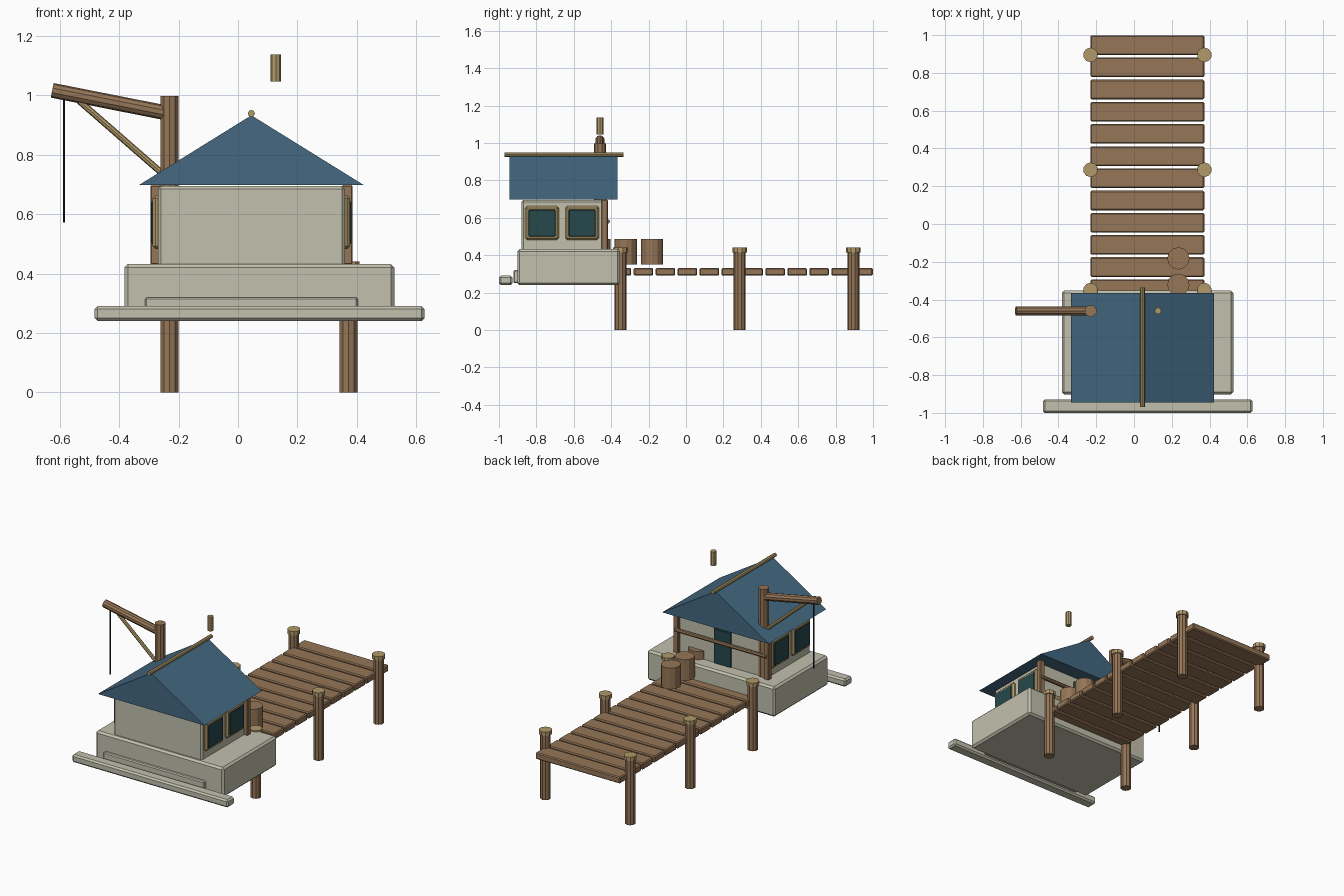
import bpy, bmesh
from mathutils import Vector

old = bpy.data.objects.get("Cube")
if old:
    bpy.data.objects.remove(old, do_unlink=True)


def material(name, rgb):
    m = bpy.data.materials.new(name)
    m.use_nodes = True
    m.diffuse_color = (*rgb, 1)
    m.node_tree.nodes["Principled BSDF"].inputs["Base Color"].default_value = (*rgb, 1)
    return m


wood = material("brown wood", (0.30, 0.18, 0.095))
tan = material("pale wood", (0.44, 0.32, 0.14))
stone = material("pale stone", (0.54, 0.53, 0.42))
slate = material("blue roof", (0.058, 0.14, 0.22))
glass = material("dark teal", (0.02, 0.065, 0.07))
black = material("black rope", (0.015, 0.018, 0.02))


def finish(name, bm, mat):
    bmesh.ops.recalc_face_normals(bm, faces=bm.faces)
    mesh = bpy.data.meshes.new(name)
    bm.to_mesh(mesh)
    bm.free()
    mesh.materials.append(mat)
    ob = bpy.data.objects.new(name, mesh)
    bpy.context.collection.objects.link(ob)
    return ob


def box(name, x, y, z, mat, bevel=0.0):
    """Box from (min, max) ranges, with an optional chamfer."""
    bm = bmesh.new()
    bmesh.ops.create_cube(bm, size=1)
    for v in bm.verts:
        v.co = [(r[0] + r[1]) / 2 + c * (r[1] - r[0]) for c, r in zip(v.co, (x, y, z))]
    ob = finish(name, bm, mat)
    if bevel:
        mod = ob.modifiers.new("chamfer", "BEVEL")
        mod.width = bevel
        mod.segments = 1
    return ob


def rod(name, a, b, radius, mat, sides=10):
    """Straight faceted cylinder between two points."""
    a, b = Vector(a), Vector(b)
    bm = bmesh.new()
    bmesh.ops.create_cone(bm, cap_ends=True, segments=sides, radius1=radius,
                          radius2=radius, depth=(b - a).length)
    ob = finish(name, bm, mat)
    ob.rotation_mode = "QUATERNION"
    ob.rotation_quaternion = (b - a).to_track_quat("Z", "Y")
    ob.location = (a + b) / 2
    return ob


CX = 0.045          # centre line of the house
LEFT, RIGHT = 0.372, -0.23   # sides of the jetty

# Jetty planks
for i in range(12):
    y = 0.947 - i * 0.1175
    box(f"jetty_plank_{i + 1}", (RIGHT, LEFT), (y - 0.052, y + 0.052), (0.29, 0.332), wood, 0.006)

# Jetty piles with caps
for i, y in enumerate((0.895, 0.287, -0.35)):
    for side, x in (("left", LEFT), ("right", RIGHT)):
        rod(f"pile_{side}_{i + 1}", (x, y, 0), (x, y, 0.418), 0.032, wood)
        rod(f"pile_cap_{side}_{i + 1}", (x, y, 0.415), (x, y, 0.44), 0.039, tan)

# Barrels in a row
for i in range(3):
    y = -0.182 - i * 0.14
    rod(f"barrel_{i + 1}", (0.235, y, 0.35), (0.235, y, 0.486), 0.059, wood, 12)

# Stone base, step and quay beam
box("stone_base", (-0.382, 0.526), (-0.902, -0.353), (0.24, 0.432), stone, 0.012)
box("front_step", (CX - 0.358, CX + 0.358), (-0.922, -0.88), (0.25, 0.32), stone, 0.006)
box("quay_beam", (-0.482, 0.627), (-1.0, -0.928), (0.24, 0.29), stone, 0.01)

# House walls and back door
box("house_walls", (CX - 0.314, CX + 0.314), (-0.88, -0.44), (0.42, 0.695), stone, 0.01)
box("back_door", (CX - 0.062, CX + 0.062), (-0.445, -0.431), (0.43, 0.655), glass, 0.004)

# Corner posts, windows on both sides
for side, s in (("left", 1), ("right", -1)):
    def span(a, b):
        return tuple(sorted((CX + s * a, CX + s * b)))
    box(f"corner_post_{side}", span(0.304, 0.34), (-0.452, -0.418), (0.43, 0.697), wood, 0.004)
    for i, y in enumerate((-0.77, -0.555)):
        box(f"window_frame_{side}_{i + 1}", span(0.30, 0.332),
            (y - 0.09, y + 0.09), (0.482, 0.662), tan, 0.01)
        box(f"window_glass_{side}_{i + 1}", span(0.329, 0.337),
            (y - 0.072, y + 0.072), (0.5, 0.643), glass, 0.003)

# Rail across the back
rod("back_rail", (CX - 0.325, -0.418, 0.58), (CX + 0.325, -0.418, 0.58), 0.012, wood, 8)

# Gable roof extruded from a triangle, with its ridge pole
bm = bmesh.new()
gable = bm.faces.new([bm.verts.new((CX + x, -0.945, z))
                      for x, z in ((-0.379, 0.697), (0.379, 0.697), (0, 0.932))])
ext = bmesh.ops.extrude_face_region(bm, geom=[gable])
bmesh.ops.translate(bm, vec=(0, 0.58, 0),
                    verts=[g for g in ext["geom"] if isinstance(g, bmesh.types.BMVert)])
if not gable.is_valid or len(bm.faces) < 5:
    bmesh.ops.holes_fill(bm, edges=bm.edges)
finish("gable_roof", bm, slate)
rod("ridge_pole", (CX, -0.97, 0.938), (CX, -0.335, 0.938), 0.012, tan, 8)

# Flue pot
rod("flue_pot", (0.127, -0.46, 1.045), (0.127, -0.46, 1.136), 0.018, tan, 8)

# Crane: mast, arm, brace and rope
MY = -0.46
rod("crane_mast", (RIGHT, MY, 0.43), (RIGHT, MY, 0.997), 0.032, wood)
rod("crane_arm", (-0.625, MY, 1.016), (RIGHT, MY, 0.938), 0.025, wood)
rod("crane_brace", (-0.545, MY, 0.99), (RIGHT, MY, 0.715), 0.011, tan, 8)
rod("crane_rope", (-0.585, MY, 0.572), (-0.585, MY, 1.0), 0.0045, black, 6)
